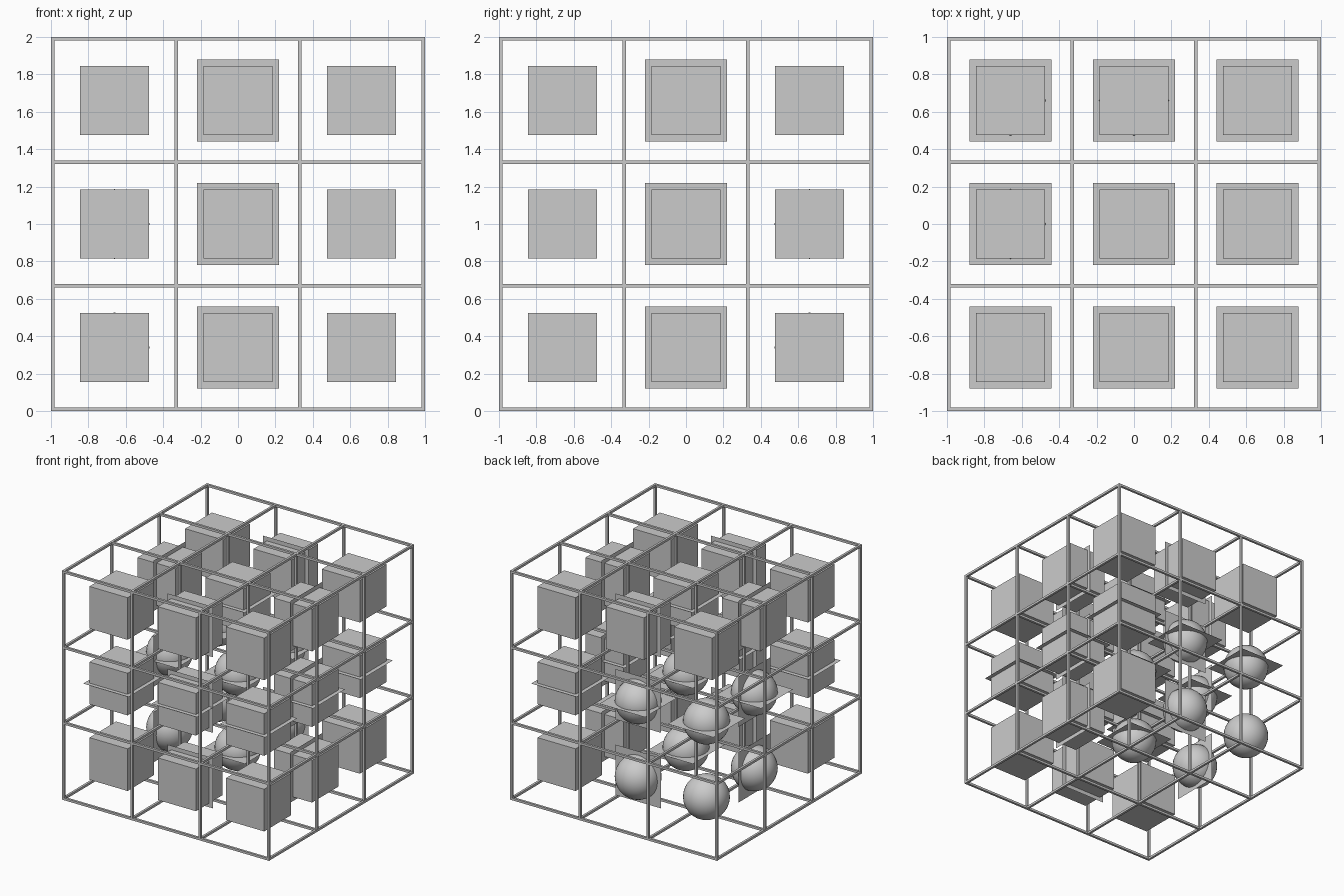
import bpy, math
from itertools import product
from mathutils import Matrix

if "Cube" in bpy.data.objects:
    bpy.data.objects.remove(bpy.data.objects["Cube"])

PITCH = 0.66      # cell spacing
BAR = 0.02        # lattice bar thickness
HALF_CUBE = 0.184
BALL_R = 0.186
PLATE = 0.44


def box(name, loc, size):
    bpy.ops.mesh.primitive_cube_add(size=1, location=loc)
    ob = bpy.context.object
    ob.name = name
    ob.scale = size
    return ob


# Lattice: bars in all three directions along the cell borders
steps = [(n - 1.5) * PITCH for n in range(4)]
for axis, a, b in product(range(3), steps, steps):
    loc, size = [a, b], [BAR, BAR]
    loc.insert(axis, 0)
    size.insert(axis, 2.0)
    loc[2] += 1
    box("lattice_bar_" + "xyz"[axis], loc, size)


# Thin plate through a cell, facing the given axis
def plate(axis, loc):
    rot = {"x": (0, math.pi / 2, 0), "y": (math.pi / 2, 0, 0), "z": (0, 0, 0)}[axis]
    bpy.ops.mesh.primitive_plane_add(size=PLATE, location=loc, rotation=rot)
    bpy.context.object.name = "plate_" + axis


for i, j, k in product((-1, 0, 1), repeat=3):
    loc = (i * PITCH, j * PITCH, 1 + k * PITCH)

    # Balls fill the back left lower block, cubes fill the rest
    if i <= 0 and j >= 0 and k <= 0:
        bpy.ops.mesh.primitive_uv_sphere_add(segments=32, ring_count=16,
                                             radius=BALL_R, location=loc)
        bpy.context.object.name = "ball"
        bpy.ops.object.shade_smooth()
    else:
        box("cube", loc, [2 * HALF_CUBE] * 3)

    # Plates mark the middle slices
    if i and not j:
        plate("x", loc)
    if j and not i:
        plate("y", loc)
    if not k or (not i and not j):
        plate("z", loc)
